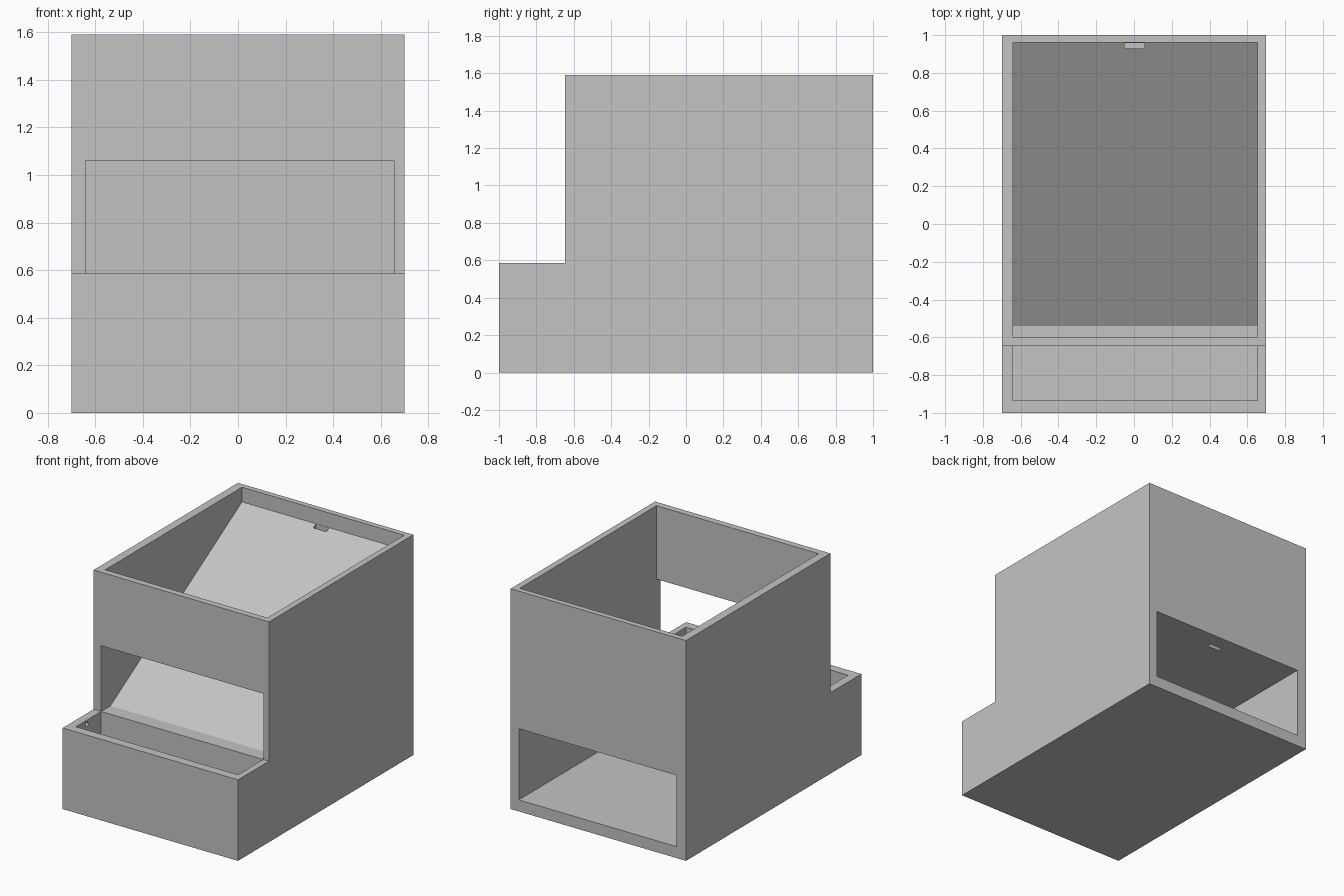
import bpy, bmesh, math
from mathutils import Matrix

default = bpy.data.objects.get("Cube")
if default:
    bpy.data.objects.remove(default)

grey = bpy.data.materials.new("plain_grey")
grey.use_nodes = True
colour = (0.55, 0.55, 0.55, 1)
grey.diffuse_color = colour
grey.node_tree.nodes["Principled BSDF"].inputs["Base Color"].default_value = colour


def finish(name, bm):
    bmesh.ops.recalc_face_normals(bm, faces=bm.faces)
    mesh = bpy.data.meshes.new(name)
    bm.to_mesh(mesh)
    bm.free()
    mesh.materials.append(grey)
    ob = bpy.data.objects.new(name, mesh)
    bpy.context.collection.objects.link(ob)
    return ob


def extrude_profile(name, profile, x0, x1):
    """Solid from a (y, z) side profile spanning x0..x1."""
    bm = bmesh.new()
    face = bm.faces.new([bm.verts.new((x0, y, z)) for y, z in profile])
    side = bmesh.ops.extrude_face_region(bm, geom=[face])["geom"]
    moved = [v for v in side if isinstance(v, bmesh.types.BMVert)]
    bmesh.ops.translate(bm, verts=moved, vec=(x1 - x0, 0, 0))
    return finish(name, bm)


def box(name, x0, x1, y0, y1, z0, z1):
    return extrude_profile(name, [(y0, z0), (y1, z0), (y1, z1), (y0, z1)], x0, x1)


def cut(target, cutter):
    cutter.hide_render = True
    mod = target.modifiers.new(cutter.name, "BOOLEAN")
    mod.operation = "DIFFERENCE"
    mod.solver = "EXACT"
    mod.object = cutter
    bpy.context.view_layer.objects.active = target
    bpy.ops.object.modifier_apply(modifier=mod.name)
    bpy.data.objects.remove(cutter)


WALL, STEP, TOP = -0.647, 0.585, 1.59
LEFT, RIGHT = -0.64, 0.655

# Stepped outer body
body = extrude_profile("dispenser_body", [
    (-1, 0), (1, 0), (1, TOP), (WALL, TOP), (WALL, STEP), (-1, STEP)], -0.7, 0.7)

# Front trough, front window and sloped hopper form one continuous hollow
cut(body, extrude_profile("hopper_cutter", [
    (-0.935, 0.08), (WALL, 0.08), (WALL, STEP), (-0.54, STEP),
    (0.96, 1.484), (0.96, 1.8), (-0.6, 1.8), (-0.6, 1.06), (-0.935, 1.06)],
    LEFT, RIGHT))

# Storage chamber open at the back
cut(body, box("chamber_cutter", -0.625, 0.635, -0.5, 1.2, 0.083, 0.597))

# Small pockets at the top of the slope and in the chamber ceiling
cut(body, box("upper_slot_cutter", -0.05, 0.055, 0.93, 0.959, 1.43, 1.55))
cut(body, box("lower_slot_cutter", -0.04, 0.065, 0.86, 0.89, 0.5, 0.65))

# Blind round hole in the trough end wall
bm = bmesh.new()
bmesh.ops.create_cone(bm, cap_ends=True, segments=16, radius1=0.016, radius2=0.016,
                      depth=0.06,
                      matrix=Matrix.Translation((LEFT, -0.81, 0.555))
                      @ Matrix.Rotation(math.pi / 2, 4, "Y"))
cut(body, finish("hole_cutter", bm))
